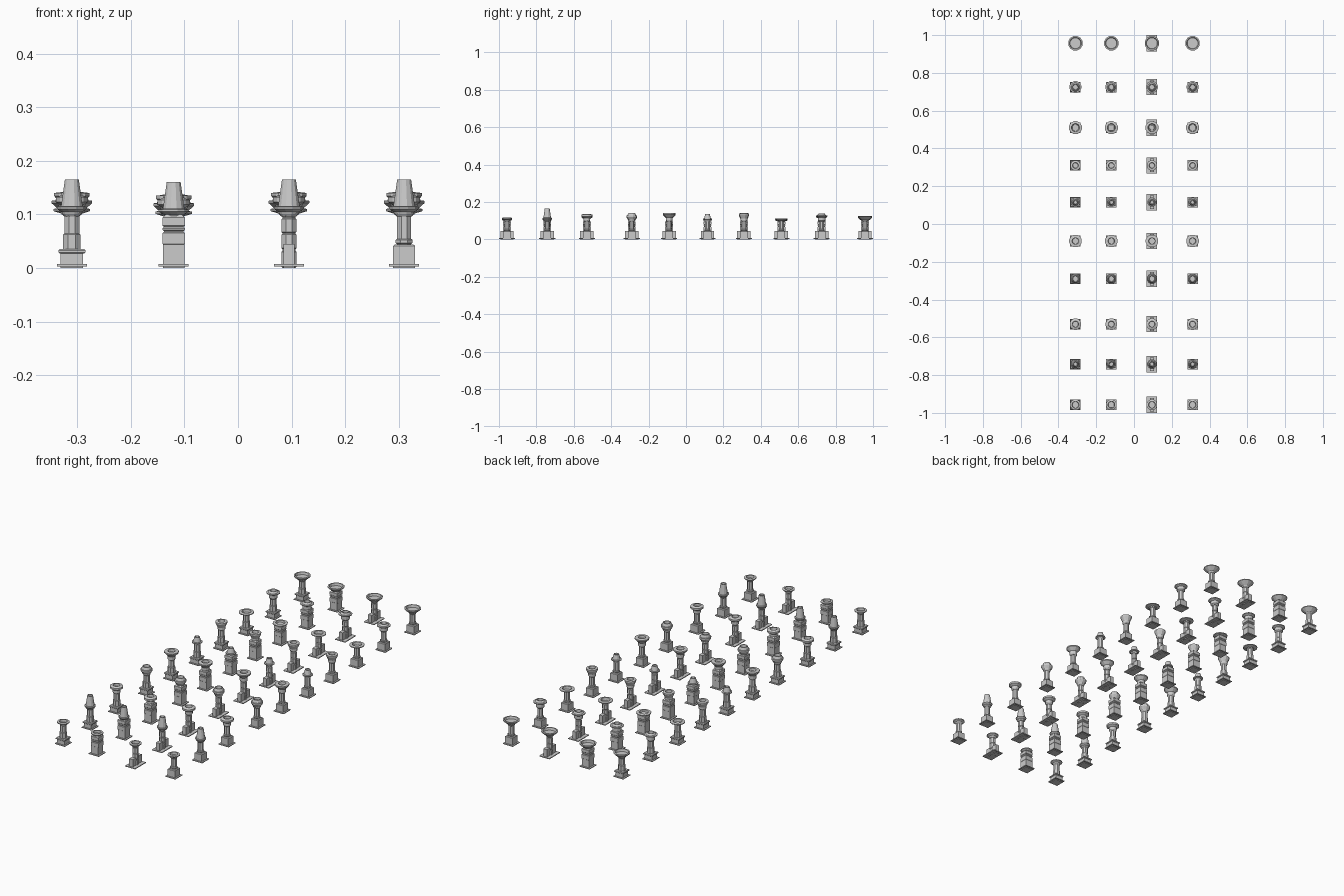
import bpy, bmesh
from math import sin, cos, pi

if "Cube" in bpy.data.objects:
    bpy.data.objects.remove(bpy.data.objects["Cube"])


def loft(bm, profile, sides, sx=1.0, sy=1.0):
    """Stack of regular polygons; profile = (half width, z), capped at both ends."""
    k = 1 / cos(pi / sides)
    rings = []
    for r, z in profile:
        rings.append([bm.verts.new((r * k * cos(2 * pi * (i + 0.5) / sides) * sx,
                                    r * k * sin(2 * pi * (i + 0.5) / sides) * sy, z))
                      for i in range(sides)])
    for a, b in zip(rings, rings[1:]):
        for i in range(sides):
            j = (i + 1) % sides
            bm.faces.new((a[i], a[j], b[j], b[i]))
    bm.faces.new(rings[0][::-1])
    bm.faces.new(rings[-1])


def band(bm, r, z0, z1, sides, bevel=.002):
    """Prism with chamfered top and bottom edges."""
    loft(bm, [(r - bevel, z0), (r, z0 + bevel), (r, z1 - bevel), (r - bevel, z1)], sides)


def box(bm, hx, hy, z0, z1):
    loft(bm, [(1, z0), (1, z1)], 4, hx, hy)


# the four stem designs
def stem_stepped(bm):
    box(bm, .021, .021, 0, .028)
    band(bm, .025, .027, .035, 4)
    band(bm, .0165, .033, .064, 8)
    loft(bm, [(.014, .06), (.014, .101)], 8)


def stem_block(bm):
    box(bm, .020, .020, 0, .044)
    for z0, z1 in ((.043, .067), (.069, .076), (.077, .096)):
        band(bm, .021, z0, z1, 4)
    loft(bm, [(.0185, .06), (.0185, .096), (.014, .101)], 4)


def stem_buttressed(bm):
    box(bm, .010, .036, 0, .045)
    for z0, z1 in ((0, .032), (.035, .064), (.065, .093), (.095, .101)):
        band(bm, .014, z0, z1, 8)
    loft(bm, [(.012, .01), (.012, .1)], 8)


def stem_plinth(bm):
    loft(bm, [(.0205, 0), (.0205, .041), (.017, .044)], 4)
    band(bm, .016, .045, .054, 8)
    loft(bm, [(.013, .043), (.013, .101)], 8)


def capital(bm, dz, neck, neck_z, lip, lip_z, lip_h, rim, top, hole):
    """Round capital: neck, projecting lip, raised rim and a dished mouth."""
    loft(bm, [(.014, .096 + dz), (neck, .102 + dz), (neck, neck_z + dz),
              (lip, lip_z + dz), (lip, lip_z + lip_h + dz),
              (rim, lip_z + lip_h + .001 + dz), (hole + .003, top + dz),
              (hole, top + dz), (hole * .9, top - .012 + dz)], 12)


# name, x, slab half depth, builder, capital height offset
STEMS = [("stepped", -.31, .028, stem_stepped, 0),
         ("block", -.12, .028, stem_block, -.005),
         ("buttressed", .095, .043, stem_buttressed, 0),
         ("plinth", .31, .028, stem_plinth, 0)]

# name, y, then the capital measurements
CAPS = [
    ("flared_ring", -.957, .018, .104, .028, .110, .004, .024, .116, .018),
    ("tapered_pot", -.742, .020, .105, .025, .111, .004, .020, .165, .010),
    ("round_cap", -.53, .018, .115, .030, .123, .009, .026, .136, .016),
    ("bulb", -.29, .018, .105, .027, .120, .007, .023, .141, .015),
    ("ringed_disc", -.09, .018, .118, .033, .134, .006, .022, .142, .017),
    ("small_bulb", .115, .016, .104, .024, .107, .004, .018, .135, .009),
    ("open_bell", .31, .018, .112, .027, .132, .006, .023, .140, .015),
    ("flat_disc", .51, .018, .101, .034, .106, .004, .030, .112, .021),
    ("crown", .725, .020, .118, .031, .124, .004, .023, .137, .014),
    ("wide_bowl", .957, .018, .103, .038, .121, .004, .036, .126, .031),
]

# every stem combined with every capital
for stem, x, depth, build, dz in STEMS:
    for cap, y, *sizes in CAPS:
        bm = bmesh.new()
        box(bm, .028, depth, .003, .007)
        build(bm)
        capital(bm, dz, *sizes)
        name = f"{stem}_column_{cap}"
        me = bpy.data.meshes.new(name)
        bm.to_mesh(me)
        bm.free()
        ob = bpy.data.objects.new(name, me)
        ob.location = (x, y, 0)
        bpy.context.collection.objects.link(ob)
